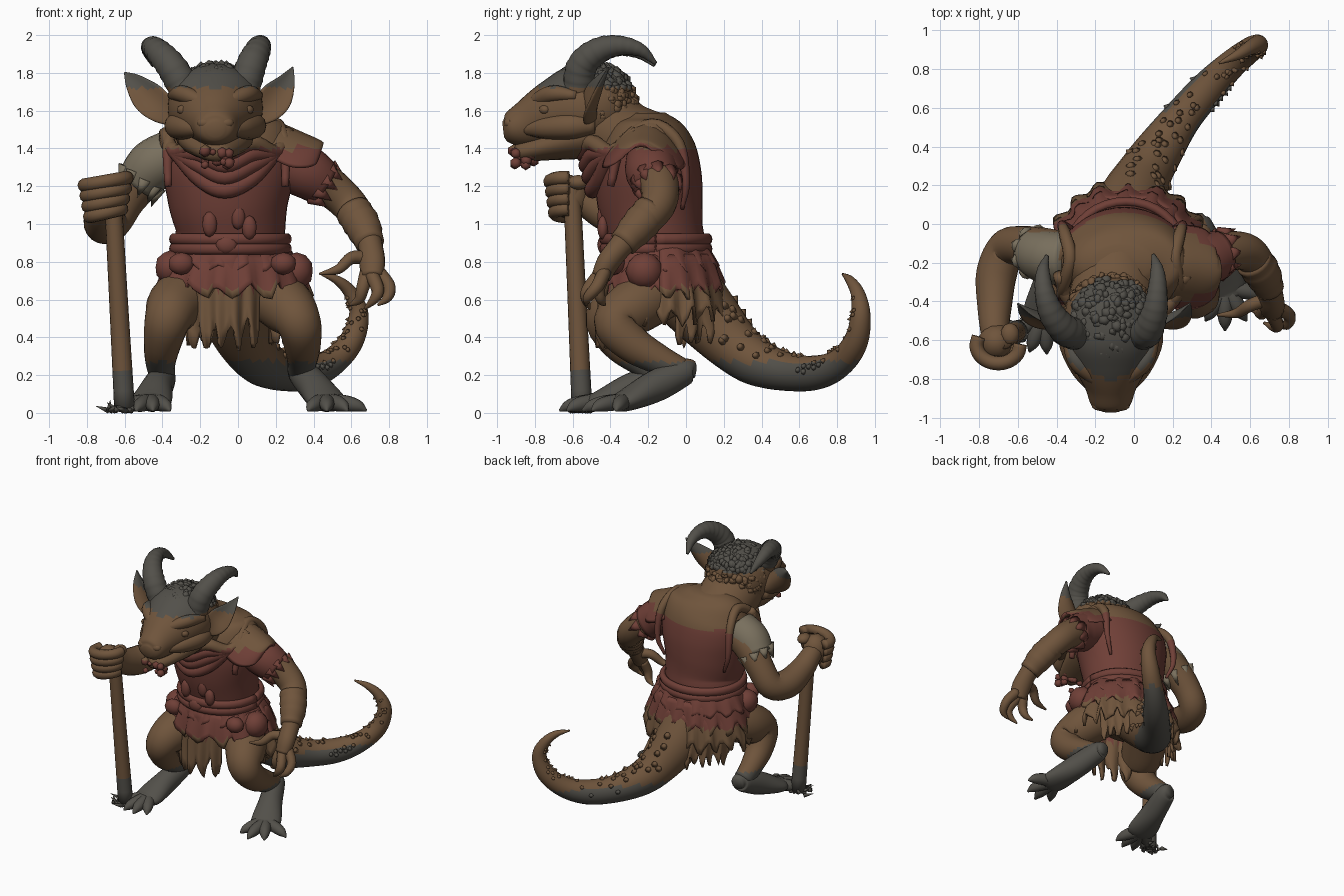
import bpy, bmesh, random
from math import sin, cos, pi, radians
from mathutils import Vector, Matrix

random.seed(4)
R = random.uniform
CX = -0.12   # centre line of the head
mats = []
for nm, c in (("brown", (.16, .09, .045)), ("red", (.16, .05, .038)),
              ("grey", (.085, .08, .068)), ("pale", (.19, .16, .11))):
    m = bpy.data.materials.new(nm)
    m.diffuse_color = (*c, 1)
    mats.append(m)


def finish(name, bm, cloth=False, pale=False):
    """Make the object and colour its faces in height bands."""
    bmesh.ops.recalc_face_normals(bm, faces=bm.faces)
    for f in bm.faces:
        z = f.calc_center_median().z
        f.smooth = True
        f.material_index = (3 if pale else 2 if z < .27 or z > 1.72 else
                            1 if cloth and .66 < z < 1.4 else 0)
    me = bpy.data.meshes.new(name)
    bm.to_mesh(me)
    bm.free()
    for m in mats:
        me.materials.append(m)
    ob = bpy.data.objects.new(name, me)
    bpy.context.collection.objects.link(ob)
    return ob


def dense(pts, k=5):
    """Catmull-Rom through (x, y, z, a, b) points."""
    P = [Vector(p if len(p) == 5 else (*p, p[3])) for p in pts]
    P = [P[0] * 2 - P[1]] + P + [P[-1] * 2 - P[-2]]
    out = []
    for i in range(1, len(P) - 2):
        a, b, c, d = P[i - 1:i + 3]
        for j in range(k):
            t = j / k
            out.append(.5 * (2 * b + (c - a) * t + (2 * a - 5 * b + 4 * c - d) * t * t
                             + (3 * b - a - 3 * c + d) * t ** 3))
    return out + [P[-2]]


def sweep(name, pts, up=(0, 1, 0), n=20, cup=0, ridge=0, k=5, **kw):
    """Elliptical tube along a path; cup bends the section, ridge adds rings."""
    D = dense(pts, k)
    up = Vector(up)
    bm = bmesh.new()
    rings = []
    for i, p in enumerate(D):
        t = (D[min(i + 1, len(D) - 1)] - D[max(i - 1, 0)]).to_3d().normalized()
        up = (up - t * up.dot(t)).normalized()
        side = t.cross(up)
        s = 1 + ridge * sin(i * 2.1)
        a, b = max(p[3], .003) * s, max(p[4], .003) * s
        rings.append([bm.verts.new(p.to_3d() + side * a * cos(q) + up * (b * sin(q) + cup * a * cos(q) ** 2))
                      for q in [2 * pi * j / n for j in range(n)]])
    for r, s in zip(rings, rings[1:]):
        for j in range(n):
            bm.faces.new((r[j], r[(j + 1) % n], s[(j + 1) % n], s[j]))
    bm.faces.new(rings[0])
    bm.faces.new(rings[-1])
    return finish(name, bm, **kw)


def blobs(name, items, sub=2, **kw):
    """Ellipsoids (x, y, z, rx, ry, rz) in one mesh."""
    bm = bmesh.new()
    for x, y, z, *r in items:
        r = r if len(r) == 3 else r * 3
        bmesh.ops.create_icosphere(bm, subdivisions=sub, radius=1,
                                   matrix=Matrix.Translation((x, y, z)) @ Matrix.Diagonal((*r, 1)))
    return finish(name, bm, **kw)


def spikes(name, items, **kw):
    """Cones (base, direction, radius, length) in one mesh."""
    bm = bmesh.new()
    for p, d, r, l in items:
        d = Vector(d).normalized()
        M = Matrix.Translation(Vector(p) + d * l / 2) @ d.to_track_quat('Z', 'Y').to_matrix().to_4x4()
        bmesh.ops.create_cone(bm, cap_ends=True, segments=8, radius1=r, radius2=0, depth=l, matrix=M)
    return finish(name, bm, **kw)


def skirt(name, c, z0, z1, r0, r1, a0=0, a1=360, jag=.08, n=72, freq=1.3):
    """Pleated cloth with a ragged hem, over an arc of angles."""
    bm = bmesh.new()
    rows, g = 6, []
    hem = [jag * (.5 + .5 * sin(j * freq)) + R(0, jag * .5) for j in range(n + 1)]
    if a1 - a0 == 360:
        hem[n] = hem[0]
    for i in range(rows + 1):
        t, row = i / rows, []
        for j in range(n + 1):
            q = radians(a0 + (a1 - a0) * j / n)
            s = 1 + .05 * t * sin(q * 17) + .02 * sin(q * 7)
            row.append(bm.verts.new((c[0] + cos(q) * s * (r0[0] + (r1[0] - r0[0]) * t ** .7),
                                     c[1] + sin(q) * s * (r0[1] + (r1[1] - r0[1]) * t ** .7),
                                     z0 + (z1 - z0) * t - hem[j] * t)))
        g.append(row)
    for r, s in zip(g, g[1:]):
        for j in range(n):
            bm.faces.new((r[j], r[j + 1], s[j + 1], s[j]))
    m = finish(name, bm, cloth=True).modifiers.new("thickness", 'SOLIDIFY')
    m.thickness = .02


# Torso, neck and clothing
sweep("torso", [(-.05, -.12, .62, .26, .18), (-.05, -.15, .85, .29, .25), (-.04, -.17, .97, .29, .26),
                (-.05, -.19, 1.12, .32, .28), (-.05, -.2, 1.28, .35, .28), (-.05, -.2, 1.42, .34, .25),
                (-.06, -.2, 1.53, .28, .18), (-.06, -.2, 1.59, .15, .09)], n=40, cloth=True)
sweep("neck", [(CX + .05, -.15, 1.38, .2), (CX + .02, -.32, 1.45, .22, .2),
               (CX, -.45, 1.54, .22, .21), (CX, -.55, 1.6, .18)], up=(0, 0, 1), n=28)
for i, z in enumerate((1.18, 1.25, 1.31, 1.37)):
    y = -.495 - .015 * i
    sweep("cowl_fold", [(-.39, -.26, 1.43 + .02 * i, .03), (-.33, -.39, 1.38, .04), (-.2, y + .04, z + .06, .045),
                        (-.07, y, z, .045), (.07, y + .04, z + .06, .045), (.2, -.39, 1.38, .04),
                        (.27, -.26, 1.43 + .02 * i, .03)], up=(0, 0, 1), n=12, cloth=True)
for s in (1, -1):
    X = lambda d: -.06 + s * d
    sweep("armhole_rim", [(X(.31), -.4, 1.2, .02), (X(.31), -.34, 1.42, .03), (X(.27), -.18, 1.525, .035),
                          (X(.3), -.04, 1.43, .03), (X(.31), .0, 1.22, .02), (X(.26), -.02, 1.08, .01)],
          up=(1, 0, 0), n=10, cloth=True)
for z in (.87, .92):
    sweep("belt", [(-.04 + .3 * cos(q * pi / 6), -.16 + .275 * sin(q * pi / 6), z, .025, .032)
                   for q in range(13)], up=(0, 0, 1), n=10, k=3, cloth=True)
skirt("waist_ruffle", (-.04, -.14), .89, .8, (.29, .25), (.37, .31), jag=.05)
skirt("upper_skirt", (-.03, -.14), .84, .7, (.32, .28), (.41, .34))
skirt("lower_skirt", (-.03, -.12), .76, .6, (.33, .28), (.41, .34), -40, 220, .1)
skirt("hip_skirt", (-.04, -.1), .66, .48, (.32, .26), (.31, .32), 10, 170, .1)
skirt("loincloth", (-.06, -.15), .87, .51, (.26, .28), (.25, .32), 218, 315, .13, 36, .8)
blobs("pouches", [(.31, -.22, .75, .09, .1, .1), (-.36, -.25, .77, .08, .09, .09), (.24, -.38, .79, .07, .06, .06),
                  (-.3, -.38, .79, .07, .05, .06), (-.15, -.44, 1, .04, .03, .07), (0, -.44, 1.04, .04, .03, .07),
                  (.06, -.44, .98, .04, .03, .065), (-.06, -.44, .89, .06, .03, .05)], cloth=True)

# Head
sweep("head", [(CX, -.968, 1.5, .045, .04), (CX, -.935, 1.505, .1, .085), (CX, -.84, 1.53, .135, .13),
               (CX, -.7, 1.58, .21, .185), (CX, -.58, 1.61, .25, .23), (CX, -.45, 1.625, .24, .225),
               (CX, -.35, 1.63, .19, .18), (CX, -.28, 1.63, .08, .08)], up=(0, 0, 1), n=36)
sweep("jaw", [(CX, -.915, 1.375, .03, .02), (CX, -.88, 1.38, .085, .05), (CX, -.75, 1.41, .15, .075),
              (CX, -.6, 1.45, .2, .11), (CX, -.48, 1.48, .2, .13)], up=(0, 0, 1))
blobs("lip_tuft", [(CX + R(-.08, .08), R(-.92, -.8), R(1.31, 1.39), R(.018, .035)) for _ in range(24)], 1, cloth=True)
bumps = []
for s in (1, -1):
    sweep("brow", [(CX + s * .05, -.83, 1.63, .02), (CX + s * .1, -.78, 1.66, .04), (CX + s * .18, -.7, 1.69, .045),
                   (CX + s * .23, -.58, 1.68, .025)], up=(0, 0, 1), n=12)
    sweep("cheek", [(CX + s * .09, -.85, 1.5, .03), (CX + s * .15, -.74, 1.51, .06), (CX + s * .2, -.6, 1.52, .07),
                    (CX + s * .21, -.48, 1.52, .04)], up=(0, 0, 1), n=12)
    bumps += [(CX + s * .155, -.745, 1.605, .05, .035, .03), (CX + s * .055, -.935, 1.535, .045, .03, .03)]
    e = 0 if s > 0 else .07
    sweep("ear", [(CX + s * .2, -.5, 1.55, .04, .03), (CX + s * (.27 + e * .2), -.5, 1.61, .08, .03),
                  (CX + s * (.32 + e * .5), -.48, 1.67, .085, .025), (CX + s * (.37 + e * .8), -.45, 1.745, .05, .018),
                  (CX + s * (.41 + e), -.41, 1.83 - e * .4, .004)], up=(0, -1, 0), cup=.5)
blobs("eyes_and_nostrils", bumps)
sweep("left_horn", [(-.28, -.57, 1.71, .085), (-.35, -.55, 1.83, .08), (-.42, -.47, 1.91, .068), (-.46, -.36, 1.94, .052),
                    (-.47, -.25, 1.91, .035), (-.45, -.165, 1.84, .01)], up=(1, 0, 0), ridge=.03, k=8)
sweep("right_horn", [(.03, -.57, 1.71, .085), (.07, -.55, 1.84, .08), (.105, -.46, 1.92, .068), (.12, -.35, 1.945, .052),
                     (.12, -.24, 1.92, .035), (.1, -.16, 1.85, .01)], up=(1, 0, 0), ridge=.03, k=8)
# Curly hair over crown, nape and sides of the head
hair = []
while len(hair) < 420:
    d = Vector((R(-1, 1), R(-1, 1), R(-.9, 1))).normalized()
    if d.z > .55 or (d.y > 0 and d.z > -.8):
        hair.append((CX + d.x * .22, -.49 + d.y * (.22 if d.y > 0 else .26), 1.63 + d.z * .21, *[R(.018, .038) for _ in "xyz"]))
blobs("hair", hair, 1)

# Right arm with pad, wrap and open hand
sweep("right_arm", [(.22, -.18, 1.33, .13), (.36, -.17, 1.27, .12), (.48, -.14, 1.2, .105), (.59, -.15, 1.1, .095),
                    (.66, -.25, .99, .088), (.7, -.34, .89, .065), (.71, -.41, .8, .07, .06), (.71, -.45, .72, .06, .05)])
sweep("right_sleeve", [(.24, -.18, 1.33, .14), (.36, -.18, 1.275, .14), (.45, -.155, 1.215, .122)], cloth=True)
spikes("right_sleeve_fray", [((.44 + .05 * cos(q), -.155 + .1 * sin(q), 1.22 + .08 * cos(q)), (.7, R(-.3, .3), -.5), .045, .1)
                             for q in [j * .7 for j in range(9)]], cloth=True)
sweep("right_wrap", [(.61, -.18, 1.07, .096), (.66, -.25, .99, .096), (.7, -.335, .895, .075)], ridge=.03)
sweep("right_shoulder_pad", [(.1, -.21, 1.54, .12, .02), (.22, -.22, 1.51, .2, .025), (.34, -.23, 1.46, .22, .025),
                             (.42, -.24, 1.43, .19, .02), (.45, -.24, 1.42, .1, .012)], up=(0, 0, 1), cup=-.75, cloth=True)
for f in ([(.74, -.43, .75), (.8, -.47, .67), (.79, -.52, .61), (.74, -.53, .57)],
          [(.71, -.46, .73), (.74, -.52, .65), (.72, -.53, .6), (.67, -.51, .55)],
          [(.68, -.43, .74), (.66, -.46, .66), (.64, -.45, .6), (.59, -.43, .57)],
          [(.68, -.39, .82), (.6, -.42, .82), (.53, -.46, .76), (.43, -.47, .735)]):
    sweep("right_finger", [(*p, r) for p, r in zip(f, (.037, .034, .026, .006))], n=10)

# Left arm, fist and staff
sweep("left_arm", [(-.33, -.18, 1.35, .13), (-.46, -.14, 1.28, .12), (-.58, -.11, 1.14, .1), (-.66, -.13, 1.02, .1),
                   (-.71, -.26, 1.0, .105), (-.72, -.42, 1.05, .09), (-.72, -.54, 1.12, .075), (-.71, -.6, 1.14, .07)])
sweep("left_sleeve", [(-.34, -.18, 1.37, .135), (-.45, -.17, 1.31, .138), (-.53, -.14, 1.22, .12)], pale=True)
spikes("sleeve_fray", [((-.51 + .09 * cos(q), -.15 + .11 * sin(q), 1.25 - .06 * cos(q)), (-.4, R(-.2, .2), -1), .04, .11)
                       for q in [j * .7 for j in range(9)]], pale=True)
sweep("staff", [(-.67, -.605, 1.24, .04), (-.66, -.6, 1.1, .046), (-.63, -.575, .55, .05), (-.6, -.55, .01, .055)], n=16)
for i in range(4):
    z, m = 1.06 + .055 * i, .07 + .008 * i
    sweep("left_finger", [(-.7 + m * 1.2 * cos(q), -.625 + m * sin(q), z + .02 * cos(q), .037)
                          for q in [pi * .85 + j * pi / 6 for j in range(8)]], up=(0, 0, 1), n=10, k=3)
blobs("left_palm", [(-.71, -.61, 1.14, .095, .1, .12), (-.64, -.57, 1.22, .05, .06, .04)])

# Legs: thigh to raised heel, foot, clawed toes
legs = {"right": ([(.13, -.1, .66, .15), (.25, -.26, .57, .15), (.32, -.37, .48, .12), (.34, -.29, .37, .1),
                   (.34, -.14, .28, .08), (.33, -.02, .22, .068)],
                  (.33, 0, .22), (.47, -.32, .065), [(.37, -.5), (.47, -.55), (.58, -.5), (.68, -.37)]),
        "left": ([(-.2, -.1, .66, .15), (-.32, -.28, .58, .155), (-.37, -.41, .5, .125), (-.4, -.35, .37, .1),
                  (-.41, -.23, .27, .08), (-.4, -.14, .2, .068)],
                 (-.4, -.12, .19), (-.46, -.45, .065), [(-.36, -.63), (-.45, -.67), (-.54, -.66), (-.61, -.57)])}
for side, (leg, h, b, toes) in legs.items():
    sweep(side + "_leg", leg, up=(1, 0, 0), n=24)
    h, b = Vector(h), Vector(b)
    sweep(side + "_foot", [(*(h + Vector((-.01, .05, 0))), .035), (*h, .07), (*h.lerp(b, .5), .085, .085),
                           (*b, .11, .058), (*(b + (b - h) * .2 + Vector((0, 0, .02))), .08, .04)], up=(0, 0, 1))
    for x, y in toes:
        p = Vector((x, y, .012))
        sweep(side + "_toe", [(*b.lerp(p, .1), .045), (*(b.lerp(p, .5) + Vector((0, 0, .012))), .043),
                              (*(b.lerp(p, .8) + Vector((0, 0, .012))), .032), (*p, .006)], up=(0, 0, 1), n=10)

# Tail with scaly bumps
tail = [(-.03, -.02, .66, .2), (-.01, .12, .5, .175), (.05, .25, .36, .145), (.13, .38, .265, .125),
        (.25, .55, .215, .1), (.38, .7, .215, .09), (.5, .82, .27, .075), (.6, .9, .38, .065),
        (.64, .925, .52, .052), (.6, .91, .63, .038), (.53, .87, .7, .025), (.44, .83, .735, .006)]
sweep("tail", tail, up=(.83, -.55, 0))
D = dense(tail, 5)
scales, across = [], Vector((.83, -.55, 0))
for p, q in zip(D[5:46], D[6:47]):
    t = (q - p).to_3d().normalized()
    top = across.cross(t).normalized()
    for _ in range(2):
        w = R(-1.5, 1.5)
        d = (top * cos(w) + across * sin(w)).normalized()
        scales.append((p.to_3d() + d * p[3] * .93, d - t * .2, p[3] * .16 + .006, p[3] * .12 + .014))
spikes("tail_scales", scales)

# Grass tuft at the staff foot
spikes("grass", [((R(-.69, -.56), R(-.61, -.5), .012), (R(-1, .5), R(-.8, .6), R(.15, .7)), .016, R(.04, .08))
                 for _ in range(26)])
